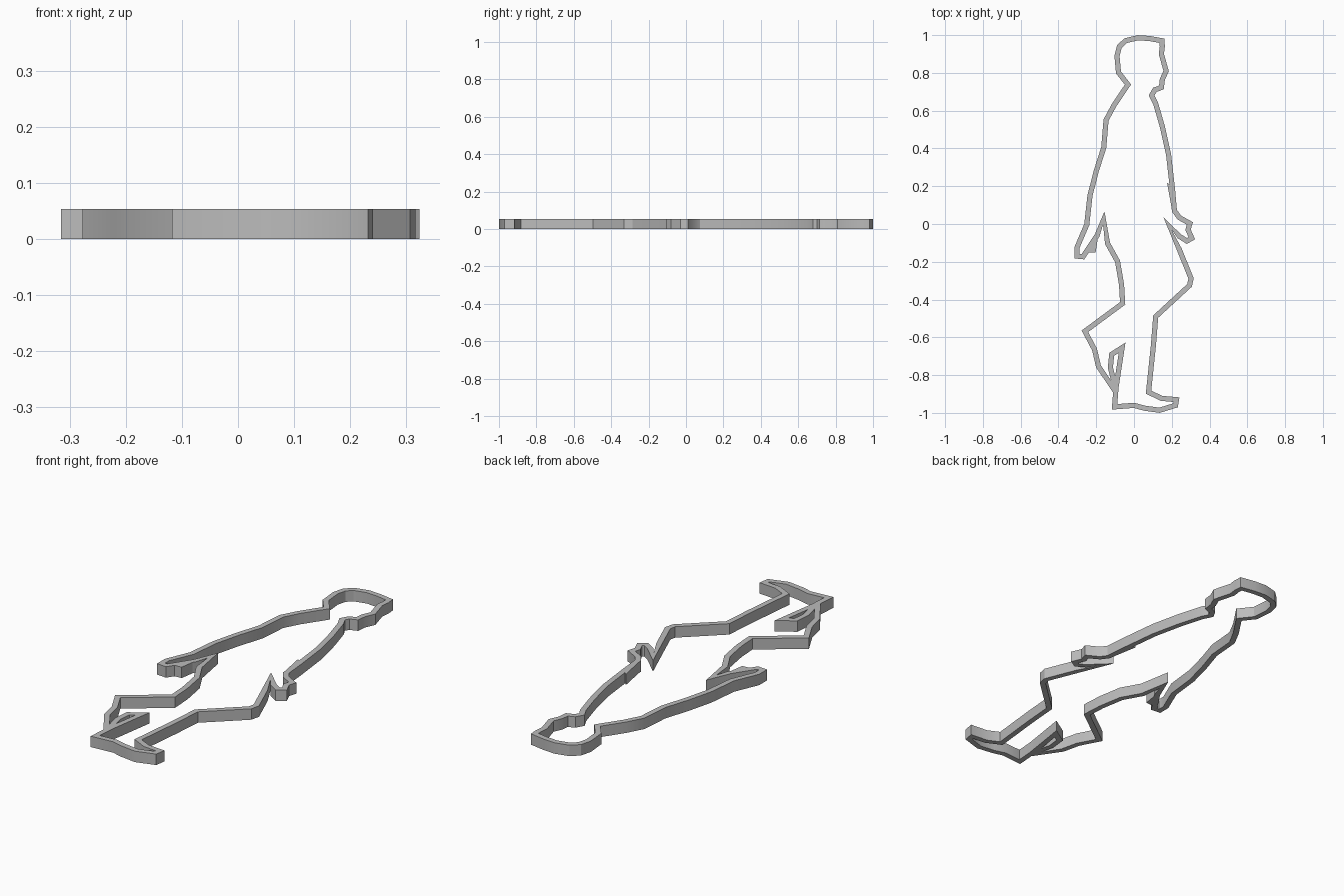
import bpy
import bmesh
from mathutils import Vector

HEIGHT = 0.054
WALL = 0.027
MITRE_LIMIT = 2.6

cube = bpy.data.objects.get("Cube")
if cube:
    bpy.data.objects.remove(cube, do_unlink=True)

grey = bpy.data.materials.new("plain grey")
grey.use_nodes = True
grey.diffuse_color = (0.5, 0.5, 0.5, 1)
grey.node_tree.nodes["Principled BSDF"].inputs["Base Color"].default_value = grey.diffuse_color

# Wall centre line of a walking figure, clockwise, in hundredths of a unit
head = [(-3.2, 73.8), (-8.2, 80.2), (-9, 89), (-7.7, 94), (-4.5, 97), (2, 98.6),
        (8.2, 98.2), (14.8, 97), (15, 94), (14.5, 90), (17, 81), (15, 76.5),
        (14.5, 72.3), (11, 71), (9.3, 68)]
front_arm = [(11.4, 64), (15, 51.6), (18.3, 36.8), (20.4, 18.3), (21.4, 7), (24, 3.4)]
front_hand = [(29.6, .3), (28.6, -3), (30.6, -7.5), (28, -9), (24, -6.5), (17.6, .5)]
front_leg = [(24, -13.5), (30.2, -28.8), (29.4, -32.5), (11.5, -49), (10.3, -64), (7.7, -89)]
front_foot = [(14.5, -92.3), (22.5, -93), (22, -96), (13.5, -98.6), (5.5, -97.5),
              (0, -96), (-10.3, -96.8)]
rear_foot = [(-9.5, -86.5), (-6.3, -65.5), (-11.8, -69), (-12.5, -76), (-10.5, -84), (-11, -87)]
rear_leg = [(-18.8, -75.4), (-20.9, -66.4), (-26, -56.8), (-6, -42), (-6.6, -32),
            (-8.7, -19.8), (-14, -10.3), (-16, 3.2)]
rear_hand = [(-19.5, -6), (-27, -17.3), (-30.2, -17), (-30.2, -12.5)]
rear_arm = [(-25, -.3), (-23.3, 15), (-20, 28), (-16, 40.5), (-14.8, 55), (-10.5, 63)]


def scaled(points):
    return [Vector(p) / 100 for p in points]


def finish(name, bm):
    """Turn a bmesh into a shaded, coloured object."""
    bmesh.ops.recalc_face_normals(bm, faces=bm.faces)
    mesh = bpy.data.meshes.new(name)
    bm.to_mesh(mesh)
    bm.free()
    mesh.materials.append(grey)
    obj = bpy.data.objects.new(name, mesh)
    bpy.context.collection.objects.link(obj)
    bpy.ops.object.select_all(action="DESELECT")
    obj.select_set(True)
    bpy.context.view_layer.objects.active = obj
    bpy.ops.object.shade_smooth_by_angle(angle=0.45)
    return obj


def mitred_ribbon(name, points):
    """Closed wall of constant thickness following a centre line."""
    bm = bmesh.new()
    rings = []
    for i, point in enumerate(points):
        before = (point - points[i - 1]).normalized()
        after = (points[(i + 1) % len(points)] - point).normalized()
        normal = Vector((-before.y, before.x))
        mitre = (normal + Vector((-after.y, after.x))).normalized()
        reach = WALL / 2 * min(1 / max(mitre.dot(normal), 0.01), MITRE_LIMIT)
        left, right = point + mitre * reach, point - mitre * reach
        rings.append([bm.verts.new((*p, z)) for p, z in
                      ((left, 0), (right, 0), (right, HEIGHT), (left, HEIGHT))])
    for i, ring in enumerate(rings):
        other = rings[(i + 1) % len(rings)]
        for a in range(4):
            b = (a + 1) % 4
            bm.faces.new((ring[a], ring[b], other[b], other[a]))
    return finish(name, bm)


def wedge(name, points):
    """Solid prism over a small polygon."""
    bm = bmesh.new()
    base = bm.faces.new([bm.verts.new((*p, 0)) for p in points])
    top = bmesh.ops.extrude_face_region(bm, geom=[base])["geom"]
    verts = [g for g in top if isinstance(g, bmesh.types.BMVert)]
    bmesh.ops.translate(bm, verts=verts, vec=(0, 0, HEIGHT))
    return finish(name, bm)


# Whole outline as one continuous wall
outline = (head + front_arm + front_hand + front_leg + front_foot
           + rear_foot + rear_leg + rear_hand + rear_arm)
mitred_ribbon("figure_outline", scaled(outline))

# Pointed cuff inside the front arm and solid thumb on the rear hand
wedge("front_cuff", scaled([(17.5, 21.8), (20.5, 19.5), (21.8, 7), (20.2, 7)]))
wedge("rear_thumb", scaled([(-25, -15.3), (-20.3, -15), (-18.6, -4), (-20, -6)]))
